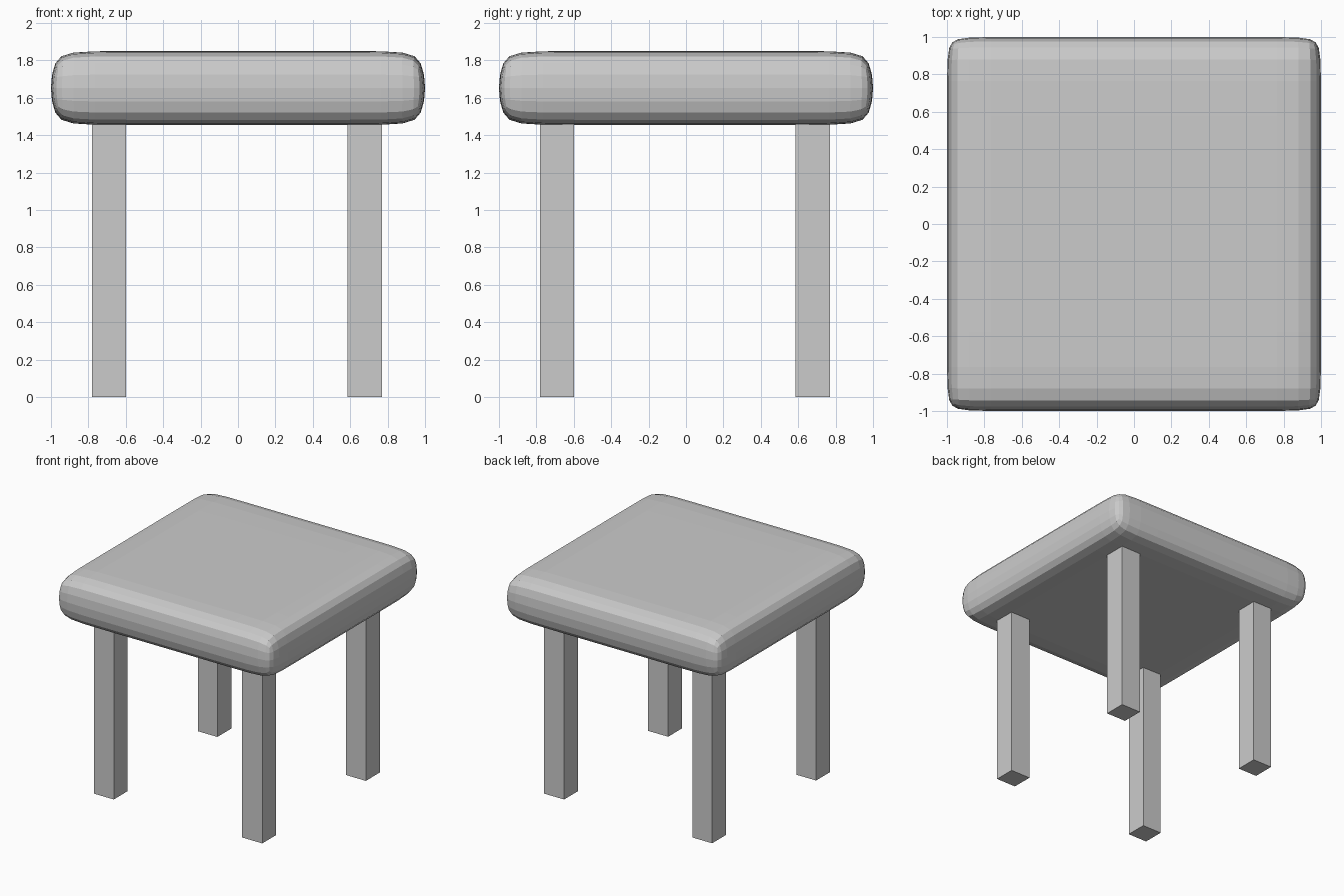
import bpy, bmesh

if "Cube" in bpy.data.objects:
    bpy.data.objects.remove(bpy.data.objects["Cube"])

def make_object(name, bm):
    mesh = bpy.data.meshes.new(name)
    bm.to_mesh(mesh)
    bm.free()
    obj = bpy.data.objects.new(name, mesh)
    bpy.context.collection.objects.link(obj)
    return obj

def box(bm, x0, x1, y0, y1, z0, z1):
    ret = bmesh.ops.create_cube(bm, size=1)
    for v in ret["verts"]:
        v.co = ((x0 + x1) / 2 + v.co.x * (x1 - x0),
                (y0 + y1) / 2 + v.co.y * (y1 - y0),
                (z0 + z1) / 2 + v.co.z * (z1 - z0))

# Cushioned seat: slab with support loops near its sides, subdivided
half, loop = 1.008, 0.82
bm = bmesh.new()
box(bm, -half, half, -half, half, 1.455, 1.85)
for axis in ((1, 0, 0), (0, 1, 0)):
    for side in (-1, 1):
        bmesh.ops.bisect_plane(bm, geom=bm.verts[:] + bm.edges[:] + bm.faces[:],
                               plane_co=[a * side * loop for a in axis],
                               plane_no=axis)
seat = make_object("seat", bm)
sub = seat.modifiers.new("round", 'SUBSURF')
sub.levels = sub.render_levels = 2

# Four square legs
spans = {"left": (-0.78, -0.60), "right": (0.585, 0.77)}
rows = {"front": (-0.78, -0.60), "back": (0.585, 0.77)}
for row, (y0, y1) in rows.items():
    for side, (x0, x1) in spans.items():
        bm = bmesh.new()
        box(bm, x0, x1, y0, y1, 0, 1.47)
        make_object(f"{row}_{side}_leg", bm)
